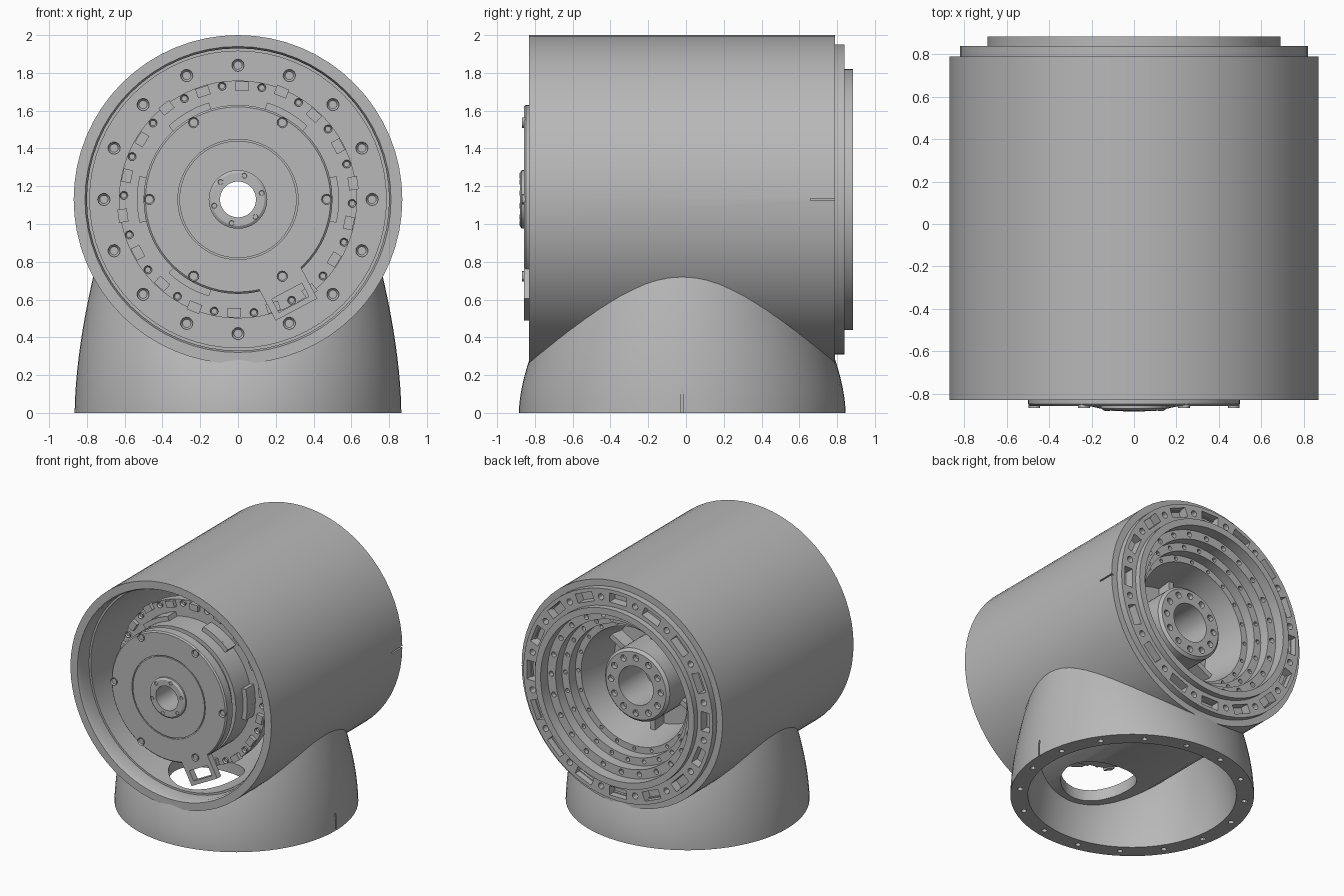
import bpy, bmesh, math
from math import sin, cos, pi, tau, radians
from mathutils import Matrix, Vector

if "Cube" in bpy.data.objects:
    bpy.data.objects.remove(bpy.data.objects["Cube"])

AXIS_Z = 1.13
BASE_Y = -0.02
parts = []

grey = bpy.data.materials.new("machined_grey")
grey.use_nodes = True
grey.diffuse_color = (0.48, 0.48, 0.48, 1)
grey.node_tree.nodes["Principled BSDF"].inputs["Base Color"].default_value = (0.48, 0.48, 0.48, 1)


def finish(name, bm):
    bmesh.ops.recalc_face_normals(bm, faces=bm.faces)
    mesh = bpy.data.meshes.new(name)
    bm.to_mesh(mesh)
    bm.free()
    mesh.materials.append(grey)
    ob = bpy.data.objects.new(name, mesh)
    bpy.context.collection.objects.link(ob)
    parts.append(ob)
    return ob


def skin(bm, rings):
    """Join closed rings of vertices into a closed tube wall."""
    n = len(rings[0])
    for a, b in zip(rings, rings[1:] + rings[:1]):
        for i in range(n):
            j = (i + 1) % n
            bm.faces.new((a[i], a[j], b[j], b[i]))


def lathe(name, profile, seg=64):
    """Revolve a closed (radius, y) profile about the main axis."""
    bm = bmesh.new()
    skin(bm, [[bm.verts.new((r * cos(tau * i / seg), y, AXIS_Z + r * sin(tau * i / seg)))
               for i in range(seg)] for r, y in profile])
    return finish(name, bm)


def add_box(bm, size, matrix):
    bmesh.ops.create_cube(bm, size=1, matrix=matrix @ Matrix.Diagonal((*size, 1)))


def polar(angle, r, y):
    """Frame on the main axis: local x radial, local y along the axis."""
    return (Matrix.Translation((0, y, AXIS_Z)) @ Matrix.Rotation(-angle, 4, 'Y')
            @ Matrix.Translation((r, 0, 0)))


def add_rod(bm, radius, depth, matrix, seg=12):
    return bmesh.ops.create_cone(bm, cap_ends=True, segments=seg, radius1=radius,
                                 radius2=radius, depth=depth, matrix=matrix)["verts"]


def spread(n, phase=0):
    return [radians(phase) + tau * i / n for i in range(n)]


def screws(name, angles, r, y, radius, out=-1, height=0.02):
    """Socket screws on a circle, with recessed heads facing along y."""
    bm = bmesh.new()
    for a in angles:
        verts = add_rod(bm, radius, height, polar(a, r, y) @ Matrix.Rotation(pi / 2, 4, 'X'))
        head = [f for f in {f for v in verts for f in v.link_faces} if len(f.verts) > 4]
        head = max(head, key=lambda f: f.calc_center_median().y * out)
        bmesh.ops.inset_region(bm, faces=[head], thickness=radius * 0.35)
        bmesh.ops.translate(bm, verts=head.verts[:], vec=(0, -out * height * 0.8, 0))
    return finish(name, bm)


def cut(ob, bm):
    """Subtract the solids in bm and keep only the result."""
    cutter = finish("cutter", bm)
    parts.remove(cutter)
    mod = ob.modifiers.new("cut", 'BOOLEAN')
    mod.object = cutter
    mod.solver = 'EXACT'
    graph = bpy.context.evaluated_depsgraph_get()
    mesh = bpy.data.meshes.new_from_object(ob.evaluated_get(graph))
    ob.modifiers.clear()
    ob.data = mesh
    bpy.data.objects.remove(cutter)


# Main tube, with a cable hole in its floor and an index slit
shell = lathe("main_tube", [(0.87, -0.83), (0.87, 0.79), (0.785, 0.79), (0.785, -0.70),
                            (0.80, -0.70), (0.80, -0.81), (0.81, -0.83)])
bm = bmesh.new()
add_rod(bm, 0.27, 0.5, Matrix.Translation((0, -0.39, 0.35)), 40)
add_box(bm, (0.03, 0.14, 0.012), Matrix.Translation((0.87, 0.73, AXIS_Z)))
cut(shell, bm)

# Flared hollow base that rises to meet the tube
bm = bmesh.new()
SEG, STEPS = 72, 10


def base_ring(s, wall):
    ring = []
    for i in range(SEG):
        a = tau * i / SEG
        drop = 0.055 + 0.05 * cos(a) ** 2
        x_top = (0.865 - drop - wall) * cos(a)
        top = AXIS_Z - math.sqrt(0.85 ** 2 - x_top ** 2)
        r = 0.865 - drop * s ** 1.7 - wall
        ring.append(bm.verts.new((r * cos(a), BASE_Y + r * sin(a), s * top)))
    return ring


steps = [i / STEPS for i in range(STEPS + 1)]
skin(bm, [base_ring(s, 0) for s in steps] + [base_ring(s, 0.125) for s in reversed(steps)])
base = finish("base", bm)
bm = bmesh.new()
for a in spread(16, 11.25):
    add_rod(bm, 0.02, 0.1, Matrix.Translation((0.8 * cos(a), BASE_Y + 0.8 * sin(a), 0)))
add_box(bm, (0.03, 0.012, 0.26), Matrix.Translation((0.868, BASE_Y, 0)))
cut(base, bm)

# Rear flange with stepped bowl and central hub
rear = lathe("rear_flange", [
    (0.79, 0.50), (0.79, 0.77), (0.82, 0.79), (0.82, 0.84), (0.69, 0.84), (0.69, 0.885),
    (0.64, 0.885), (0.64, 0.80), (0.57, 0.80), (0.57, 0.72), (0.51, 0.72), (0.51, 0.64),
    (0.46, 0.64), (0.43, 0.45), (0.41, 0.30), (0.28, 0.30), (0.28, 0.60), (0.26, 0.62),
    (0.15, 0.62), (0.15, 0.30), (0.11, 0.30), (0.11, 0.24), (0.50, 0.24), (0.63, 0.46),
    (0.63, 0.50)])
bm = bmesh.new()
turn = Matrix.Rotation(pi / 2, 4, 'X')
for a in spread(16):
    # long pockets with a bolt hole between each pair
    add_box(bm, (0.07, 0.14, 0.15), polar(a, 0.755, 0.84))
    add_rod(bm, 0.024, 0.14, polar(a + pi / 16, 0.755, 0.84) @ turn)
for r, y, n, size in [(0.605, 0.80, 24, 0.02), (0.54, 0.72, 24, 0.017),
                      (0.485, 0.64, 20, 0.014), (0.215, 0.62, 12, 0.025)]:
    for a in spread(n):
        add_rod(bm, size, 0.07, polar(a, r, y) @ turn)
cut(rear, bm)

# Ribs between hub and bowl
bm = bmesh.new()
for a in spread(6, 30):
    add_box(bm, (0.16, 0.12, 0.04), polar(a, 0.35, 0.35))
finish("bowl_ribs", bm)

# Motor body with front cover, grooves and through bore
lathe("motor_body", [
    (0.095, -0.88), (0.14, -0.88), (0.155, -0.87), (0.155, -0.858), (0.31, -0.858),
    (0.31, -0.85), (0.318, -0.85), (0.318, -0.858), (0.49, -0.858), (0.50, -0.848),
    (0.50, -0.78), (0.47, -0.78), (0.47, -0.74), (0.50, -0.74), (0.50, -0.55),
    (0.63, -0.55), (0.63, -0.48), (0.56, -0.46), (0.56, 0.25), (0.095, 0.25)])

# Cable guide tongue under the cover
bm = bmesh.new()
guide = polar(radians(-62), 0.56, -0.833)
add_box(bm, (0.20, 0.05, 0.25), guide)
tongue = finish("cable_guide", bm)
bm = bmesh.new()
add_box(bm, (0.08, 0.2, 0.18), guide @ Matrix.Translation((0.03, 0, 0)))
cut(tongue, bm)

# Raised clips on the mounting ring, and curved side tabs along the cover
bm = bmesh.new()
for i, a in enumerate(spread(18, 8)):
    add_box(bm, (0.05, 0.04, 0.07), polar(a, 0.60 if i % 3 else 0.615, -0.56))
finish("ring_clips", bm)

bm = bmesh.new()
for a in [radians(d) for d in (0, 60, 120, 180, 240)]:
    for k in range(-3, 4):
        add_box(bm, (0.04, 0.10, 0.04), polar(a + k * 0.065, 0.515, -0.60))
finish("cover_tabs", bm)

# Fasteners
screws("cover_screws", spread(6), 0.47, -0.858, 0.028)
screws("hub_screws", spread(6, 15), 0.13, -0.878, 0.014, height=0.008)
screws("flange_screws", spread(16), 0.71, 0.495, 0.033)
screws("ring_screws", spread(18, 18), 0.605, -0.555, 0.022)

# Smooth curved walls, keep machined edges sharp
bpy.ops.object.select_all(action='DESELECT')
for ob in parts:
    ob.select_set(True)
bpy.context.view_layer.objects.active = parts[0]
bpy.ops.object.shade_smooth_by_angle(angle=radians(30))
